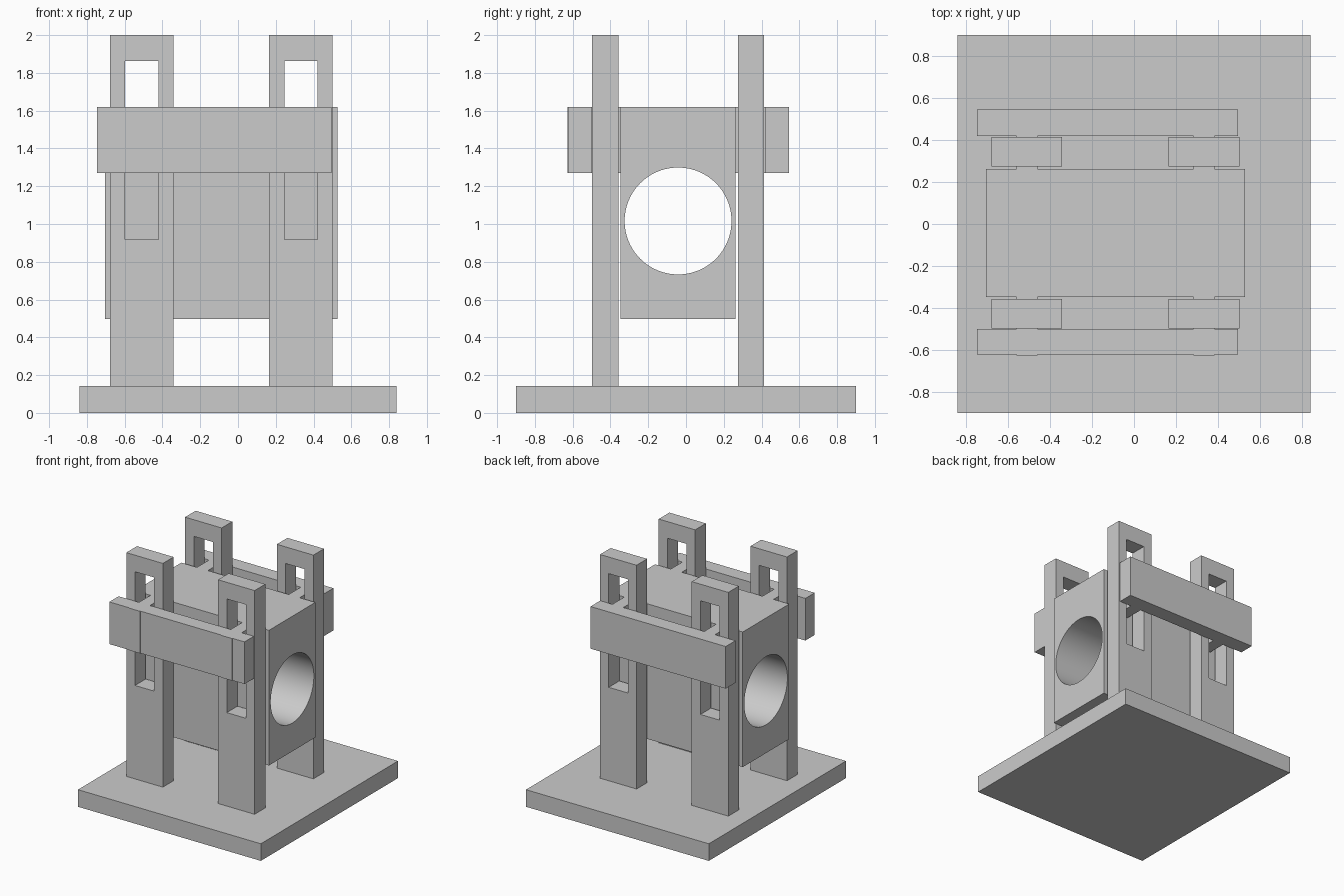
import bpy
import math

cube = bpy.data.objects.get("Cube")
if cube:
    bpy.data.objects.remove(cube, do_unlink=True)

# Single plain grey for every part
GREY = (0.6, 0.6, 0.6, 1.0)
grey = bpy.data.materials.new("plain_grey")
grey.use_nodes = True
grey.diffuse_color = GREY
grey.node_tree.nodes["Principled BSDF"].inputs["Base Color"].default_value = GREY


def box(name, x, y, z):
    """Box from (min, max) ranges on each axis."""
    bpy.ops.mesh.primitive_cube_add(size=1)
    ob = bpy.context.object
    ob.name = name
    ob.location = [(a + b) / 2 for a, b in (x, y, z)]
    ob.scale = [b - a for a, b in (x, y, z)]
    bpy.ops.object.transform_apply(location=True, scale=True, rotation=False)
    ob.data.materials.append(grey)
    return ob


def cut(target, cutter):
    """Subtract the cutter from the target, then discard the cutter."""
    cutter.hide_render = True
    mod = target.modifiers.new("cut", "BOOLEAN")
    mod.operation = "DIFFERENCE"
    mod.solver = "EXACT"
    mod.object = cutter
    bpy.ops.object.select_all(action="DESELECT")
    target.select_set(True)
    bpy.context.view_layer.objects.active = target
    bpy.ops.object.modifier_apply(modifier=mod.name)
    bpy.data.objects.remove(cutter, do_unlink=True)


BASE_TOP = 0.142
BLOCK_Y = (-0.348, 0.261)
RAIL_Z = (1.27, 1.62)

# Base plate
box("base_plate", (-0.84, 0.84), (-0.9, 0.9), (0, BASE_TOP))

# Central block with a round bore running side to side
block = box("bored_block", (-0.704, 0.528), BLOCK_Y, (0.498, RAIL_Z[1]))
bpy.ops.mesh.primitive_cylinder_add(
    vertices=96, radius=0.283, depth=3,
    location=(0, -0.042, 1.016), rotation=(0, math.pi / 2, 0))
bore = bpy.context.object
bore.data.materials.append(grey)
cut(block, bore)
bpy.ops.object.shade_smooth_by_angle(angle=math.radians(30))

# Each side: two slotted posts, a rail outside them, and tongues through the slots
sides = {
    "front": ((-0.497, -0.357), (-0.622, -0.5), (-0.627, BLOCK_Y[0])),
    "back": ((0.274, 0.413), (0.419, 0.546), (BLOCK_Y[1], 0.546)),
}
for side, (post_y, rail_y, tongue_y) in sides.items():
    box(f"{side}_rail", (-0.747, 0.495), rail_y, RAIL_Z)
    for hand, mid in (("right", -0.51), ("left", 0.333)):
        post = box(f"{side}_{hand}_post", (mid - 0.168, mid + 0.168),
                   post_y, (BASE_TOP, 2))
        slot = box("slot_cutter", (mid - 0.088, mid + 0.088),
                   (post_y[0] - 0.1, post_y[1] + 0.1), (0.918, 1.862))
        cut(post, slot)
        box(f"{side}_{hand}_tongue", (mid - 0.05, mid + 0.05), tongue_y, RAIL_Z)
